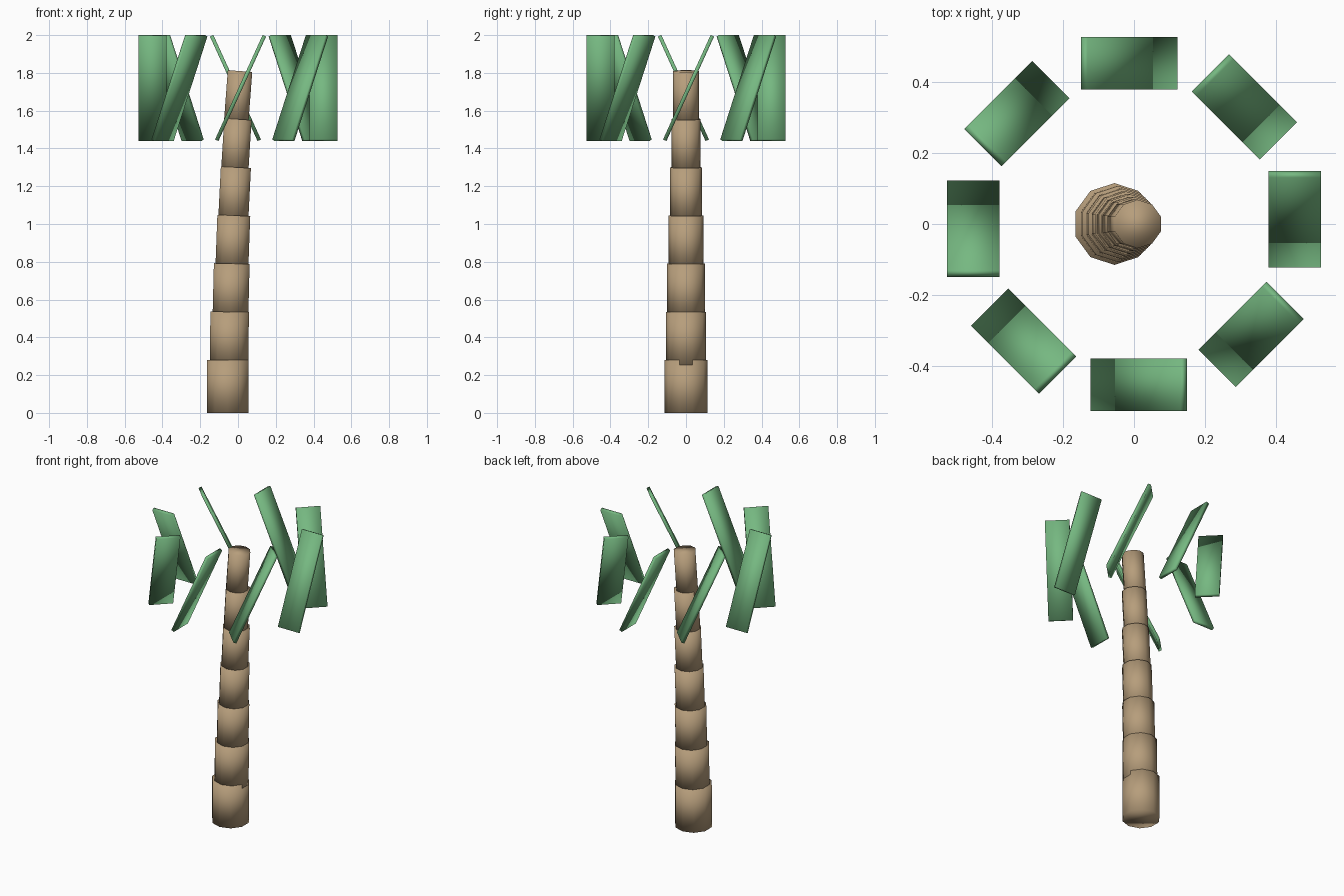
import bpy
import math
from mathutils import Matrix

if "Cube" in bpy.data.objects:
    bpy.data.objects.remove(bpy.data.objects["Cube"])


def material(name, rgb):
    m = bpy.data.materials.new(name)
    m.diffuse_color = (*rgb, 1.0)
    m.use_nodes = True
    m.node_tree.nodes["Principled BSDF"].inputs["Base Color"].default_value = m.diffuse_color
    return m


bark = material("tan bark", (0.47, 0.34, 0.20))
leaf = material("leaf green", (0.18, 0.48, 0.22))


def finish(name, mat, matrix):
    obj = bpy.context.object
    obj.name = name
    obj.data.transform(matrix)
    obj.data.materials.append(mat)
    bpy.ops.object.shade_smooth()
    return obj


# Trunk: seven overlapping ten-sided rings, narrowing and leaning towards +x
for i in range(7):
    bpy.ops.mesh.primitive_cylinder_add(vertices=10, radius=0.115 - 0.0078 * i, depth=0.28)
    place = Matrix.Translation((-0.055 + 0.0092 * i, 0, 0.14 + 0.255 * i))
    finish(f"trunk_segment_{i + 1}", bark, place @ Matrix.Rotation(0.0125 * i, 4, 'Y'))

# Fronds: eight thin smooth-shaded boards in a ring, each tilted sideways
for k in range(8):
    bpy.ops.mesh.primitive_cube_add(size=1)
    turn = Matrix.Rotation(k * math.pi / 4, 4, 'Z')
    place = Matrix.Translation((0.452, 0.0135, 1.72))
    tilt = Matrix.Rotation(math.radians(-24.5), 4, 'X')
    finish(f"frond_{k + 1}", leaf,
           turn @ place @ tilt @ Matrix.Diagonal((0.148, 0.02, 0.608, 1)))
